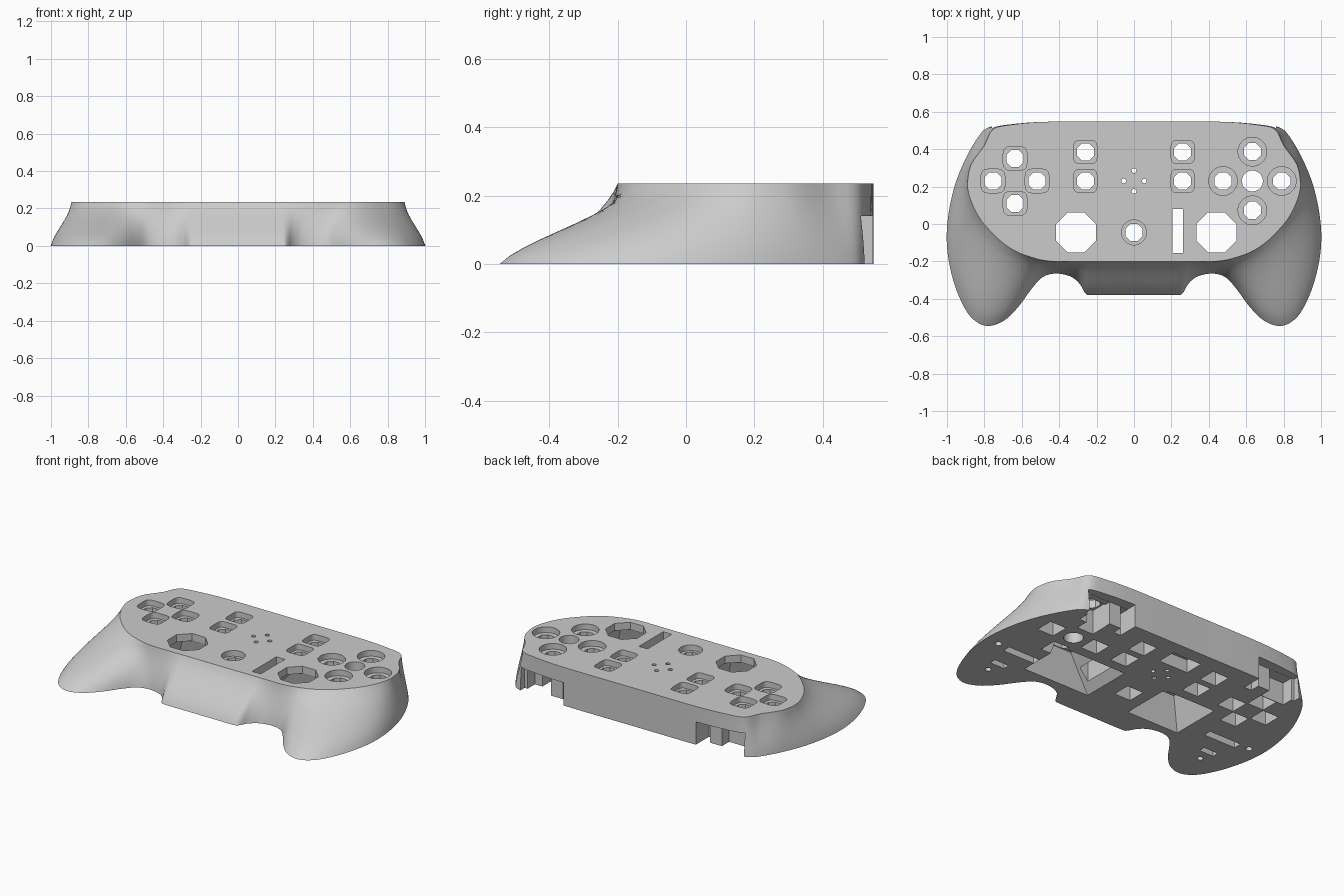
import bpy, bmesh, math
from mathutils import Vector

old = bpy.data.objects.get("Cube")
if old:
    bpy.data.objects.remove(old, do_unlink=True)

HEIGHT = 0.235
BELOW, ABOVE = -0.1, 0.4

grey = bpy.data.materials.new("plain grey")
grey.use_nodes = True
colour = (0.6, 0.6, 0.6, 1)
grey.diffuse_color = colour
grey.node_tree.nodes["Principled BSDF"].inputs["Base Color"].default_value = colour

cutters = bpy.data.collections.new("cutters")
bpy.context.scene.collection.children.link(cutters)


def add_object(name, bm, collection):
    bmesh.ops.recalc_face_normals(bm, faces=bm.faces)
    mesh = bpy.data.meshes.new(name)
    bm.to_mesh(mesh)
    bm.free()
    mesh.materials.append(grey)
    obj = bpy.data.objects.new(name, mesh)
    collection.objects.link(obj)
    return obj


def loft(name, rings, collection):
    """Skin closed rings of equal length and cap both ends."""
    bm = bmesh.new()
    loops = [[bm.verts.new(p) for p in ring] for ring in rings]
    count = len(loops[0])
    for low, high in zip(loops, loops[1:]):
        for i in range(count):
            j = (i + 1) % count
            bm.faces.new((low[i], low[j], high[j], high[i]))
    bm.faces.new(loops[0][::-1])
    bm.faces.new(loops[-1])
    return add_object(name, bm, collection)


def cut(name, x, y, rx, ry, z0, z1, sides=24, power=2):
    """Upright cutter: polygon, circle or rounded square by power."""
    grow = 1 / math.cos(math.pi / sides) if sides <= 8 else 1
    ring = []
    for i in range(sides):
        a = math.tau * (i + 0.5) / sides
        c, s = math.cos(a), math.sin(a)
        px = math.copysign(abs(c) ** (2 / power), c) * rx * grow
        py = math.copysign(abs(s) ** (2 / power), s) * ry * grow
        ring.append((x + px, y + py))
    obj = loft(name, [[(u, v, z) for u, v in ring] for z in (z0, z1)], cutters)
    obj.hide_render = True
    return obj


def box(name, x0, x1, y0, y1, z0, z1):
    return cut(name, (x0 + x1) / 2, (y0 + y1) / 2, (x1 - x0) / 2, (y1 - y0) / 2, z0, z1, 4)


def button(x, y, size, power):
    """Counterbored button opening with a square pocket underneath."""
    cut("button_recess", x, y, size, size, HEIGHT - 0.035, ABOVE, 24, power)
    cut("button_hole", x, y, 0.046, 0.046, BELOW, ABOVE, 8)
    cut("button_pocket", x, y, 0.056, 0.056, BELOW, 0.15, 4)


# Shell: paired base and top outlines of one half
half = [((0, -.38), (0, -.2)), ((.22, -.38), (.2, -.2)), ((.26, -.37), (.26, -.2)),
        ((.29, -.32), (.31, -.2)), ((.34, -.28), (.36, -.2)), ((.42, -.265), (.43, -.2)),
        ((.49, -.285), (.49, -.193)), ((.55, -.35), (.54, -.18)), ((.62, -.445), (.6, -.16)),
        ((.7, -.52), (.66, -.13)), ((.79, -.545), (.72, -.085)), ((.87, -.5), (.77, -.035)),
        ((.93, -.4), (.81, .01)), ((.975, -.27), (.845, .065)), ((1, -.12), (.87, .12)),
        ((.995, .03), (.885, .17)), ((.96, .2), (.89, .225)), ((.9, .35), (.87, .32)),
        ((.83, .47), (.8, .42)), ((.78, .515), (.755, .505)), ((.68, .535), (.66, .53)),
        ((.45, .547), (.45, .547)), ((0, .547), (0, .547))]


def smooth_outline(points, steps=4):
    full = [Vector(p) for p in points]
    full += [Vector((-p.x, p.y)) for p in full[-2:0:-1]]
    n, result = len(full), []
    for i in range(n):
        a, b, c, d = (full[(i + k) % n] for k in (-1, 0, 1, 2))
        for k in range(steps):
            t = k / steps
            result.append(b + (c - a) * t / 2 + (a * 2 - b * 5 + c * 4 - d) * t * t / 2
                          + (b * 3 - a - c * 3 + d) * t ** 3 / 2)
    return result


base = smooth_outline([p[0] for p in half])
top = smooth_outline([p[1] for p in half])
levels = 10
rings = []
for k in range(levels + 1):
    t = k / levels
    ease = (t + t * t * (3 - 2 * t)) / 2
    rings.append([(*p.lerp(q, ease), t * HEIGHT) for p, q in zip(base, top)])
shell = loft("controller_shell", rings, bpy.context.scene.collection)

# Direction pad, face buttons and menu buttons
for dx, dy in ((1, 0), (-1, 0), (0, 1), (0, -1)):
    button(-0.636 + dx * 0.118, 0.23 + dy * 0.12, 0.064, 4)
    button(0.633 + dx * 0.157, 0.23 + dy * 0.157, 0.077, 2)
    cut("light_hole", dx * 0.055, 0.23 + dy * 0.055, 0.013, 0.013, BELOW, ABOVE, 12)
cut("centre_hole", 0.633, 0.23, 0.056, 0.056, BELOW, ABOVE)
for side in (-1, 1):
    for y in (0.23, 0.385):
        button(side * 0.26, y, 0.062, 5)
button(0, -0.045, 0.067, 2)

# Thumbstick openings with flared pockets below
for x, x0, x1 in ((-0.31, -0.49, -0.13), (0.44, 0.16, 0.62)):
    cut("stick_hole", x, -0.045, 0.107, 0.107, BELOW, ABOVE, 8)
    flare = [[(x0, -0.21, -0.001), (x1, -0.21, -0.001), (x1, 0.11, -0.001), (x0, 0.11, -0.001)],
             [(x + u * 0.112, -0.045 + v * 0.112, 0.19)
              for u, v in ((-1, -1), (1, -1), (1, 1), (-1, 1))]]
    loft("stick_pocket", flare, cutters).hide_render = True
box("slider_slot", 0.205, 0.263, -0.155, 0.08, BELOW, ABOVE)

# Shoulder notches, each leaving a small post, and grip pockets
for side in (-1, 1):
    def span(a, b):
        return sorted((side * a, side * b))
    box("shoulder_notch", *span(0.45, 0.76), 0.48, 0.7, BELOW, 0.14)
    box("shoulder_pocket", *span(0.58, 0.74), 0.41, 0.5, BELOW, 0.139)
    box("shoulder_gap", *span(0.45, 0.5), 0.42, 0.5, BELOW, 0.138)
    box("grip_slot", *span(0.62, 0.84), -0.13, -0.08, BELOW, 0.07)
    box("grip_pocket", *span(0.71, 0.81), -0.28, -0.24, BELOW, 0.05)
    cut("grip_screw_hole", side * 0.77, -0.345, 0.018, 0.018, BELOW, 0.04, 12)
    cut("side_screw_hole", side * 0.91, -0.09, 0.02, 0.02, BELOW, 0.04, 12)
box("rear_pocket", -0.1, 0.1, 0.34, 0.46, BELOW, 0.08)

# Cut everything out and shade
mod = shell.modifiers.new("openings", "BOOLEAN")
mod.operation = "DIFFERENCE"
mod.operand_type = "COLLECTION"
mod.collection = cutters
mod.solver = "EXACT"
bpy.context.view_layer.update()
bpy.ops.object.select_all(action="DESELECT")
bpy.context.view_layer.objects.active = shell
shell.select_set(True)
bpy.ops.object.modifier_apply(modifier=mod.name)
for obj in list(cutters.objects):
    bpy.data.objects.remove(obj, do_unlink=True)
bpy.data.collections.remove(cutters)
bpy.ops.object.shade_smooth_by_angle(angle=math.radians(30))
